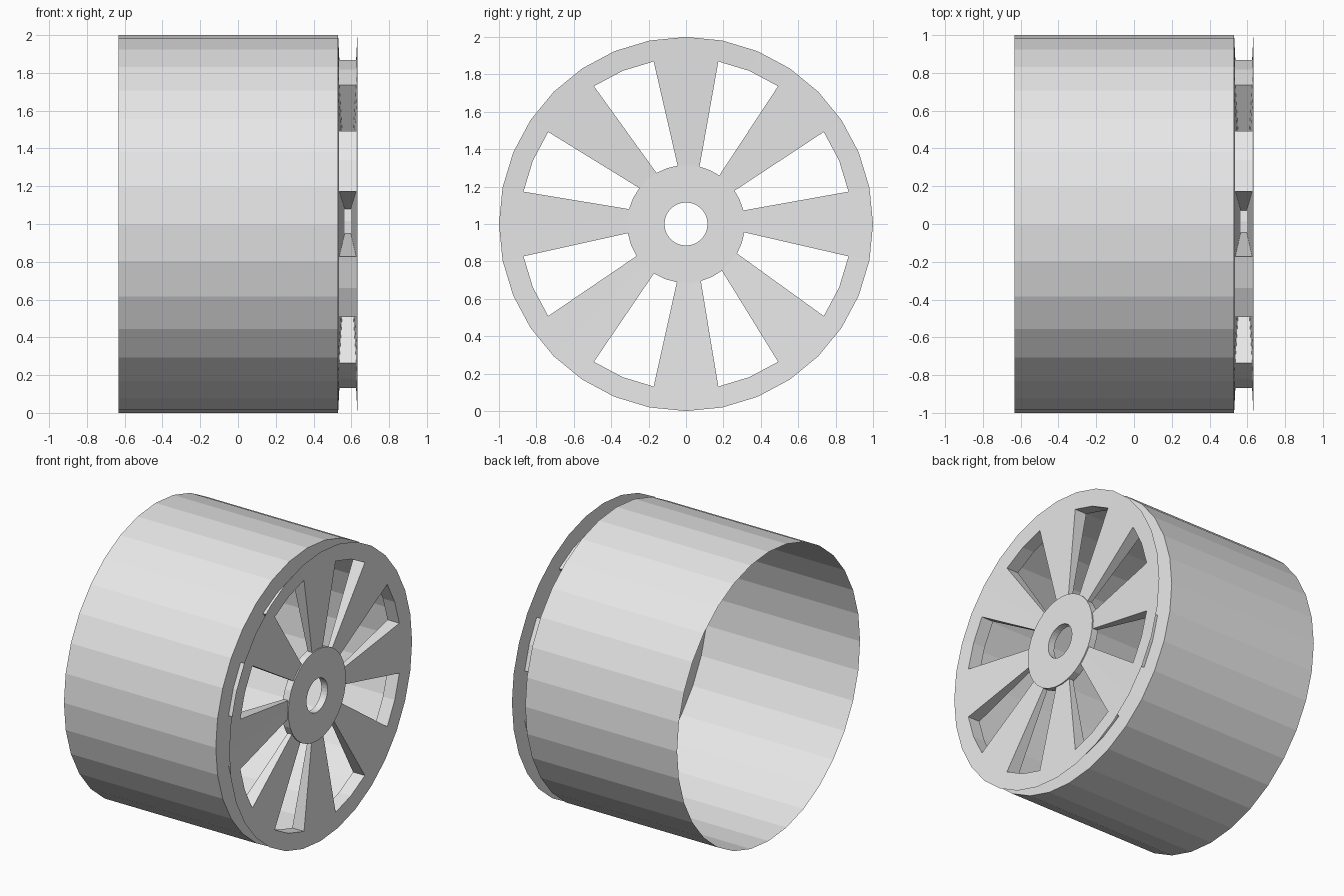
import bpy, bmesh, math

if "Cube" in bpy.data.objects:
    bpy.data.objects.remove(bpy.data.objects["Cube"])

N = 32                       # sides all round
R_HOLE, R_HUB, R_WIN, R_RIM = 0.115, 0.315, 0.886, 1.0
X_OPEN, X_BACK, X_FACE = -0.632, 0.53, 0.632
DISH = 0.035                 # plates close in on each other toward the hub

grey = bpy.data.materials.new("light_grey")
grey.diffuse_color = (0.8, 0.8, 0.8, 1)
grey.use_nodes = True
grey.node_tree.nodes["Principled BSDF"].inputs["Base Color"].default_value = grey.diffuse_color


def pt(x, r, i):
    """Point on a ring around the x axis; i counts sides from the top."""
    a = 2 * math.pi * i / N
    y, z = r * math.sin(a), r * math.cos(a)
    if r == R_HUB:           # hub corners are slightly skewed to one side
        y, z = y + 0.015, z + 0.015
        k = r / math.hypot(y, z)
        y, z = y * k, z * k
    return (x, y, z + 1)


def part(name, quads):
    bm = bmesh.new()
    for q in quads:
        bm.faces.new([bm.verts.new(p) for p in q])
    bmesh.ops.remove_doubles(bm, verts=bm.verts, dist=1e-5)
    bmesh.ops.recalc_face_normals(bm, faces=bm.faces)
    me = bpy.data.meshes.new(name)
    bm.to_mesh(me)
    bm.free()
    me.materials.append(grey)
    ob = bpy.data.objects.new(name, me)
    bpy.context.collection.objects.link(ob)
    return ob


def band(a, b, sides=range(N)):
    """Quads joining two rings, each given as (x, radius)."""
    return [[pt(*a, i), pt(*a, i + 1), pt(*b, i + 1), pt(*b, i)] for i in sides]


def dished(x, sign):
    """Rings of a dished plate: hub, window edge, rim."""
    return [(x + sign * DISH * (R_RIM - r) / (R_RIM - R_HUB), r)
            for r in (R_HUB, R_WIN, R_RIM)]


windows = [i for i in range(N) if i % 4 in (1, 2)]
spokes = [i for i in range(N) if i % 4 in (3, 0)]
back = dished(X_BACK, 1)
face = dished(X_FACE, -1)

# Open barrel
part("barrel", band((X_OPEN, R_RIM), (X_BACK, R_RIM)))

# Two spoked plates
for name, p in (("back_plate", back), ("face_plate", face)):
    part(name, band(p[0], p[1], spokes) + band(p[1], p[2]))

# Walls of the window openings, joining the plates
walls = band(back[1], face[1], windows)
for i in range(N):
    if i % 2:
        walls.append([pt(*back[0], i), pt(*back[1], i),
                      pt(*face[1], i), pt(*face[0], i)])
part("window_walls", walls)

# Hub disc with axle hole
xb, xf = 0.557, 0.605
loop = [(xb, R_HOLE), (xb, R_HUB), (xf, R_HUB), (xf, R_HOLE)]
hub = []
for k in range(4):
    hub += band(loop[k], loop[(k + 1) % 4])
part("hub", hub)
